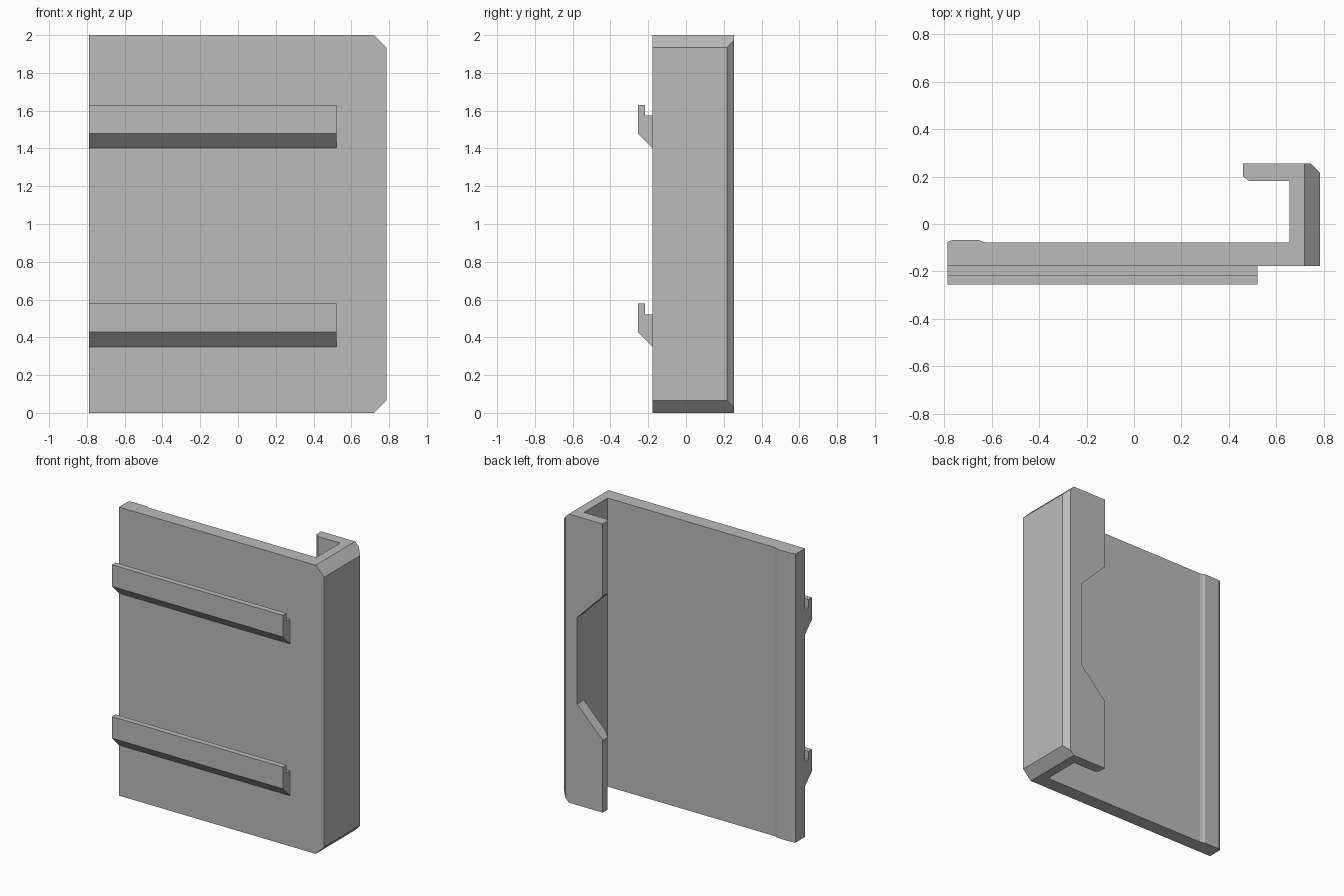
import bpy
import bmesh
from mathutils import Vector

cube = bpy.data.objects.get("Cube")
if cube:
    bpy.data.objects.remove(cube, do_unlink=True)

grey = bpy.data.materials.new("plain grey")
grey.use_nodes = True
grey.diffuse_color = (0.5, 0.5, 0.5, 1)
grey.node_tree.nodes["Principled BSDF"].inputs["Base Color"].default_value = (0.5, 0.5, 0.5, 1)


def extrude_profile(name, points, place, start, end):
    """Sweep a closed 2D profile from start to end; place maps (a, b, along) to 3D."""
    bm = bmesh.new()
    face = bm.faces.new([bm.verts.new(place(a, b, start)) for a, b in points])
    swept = bmesh.ops.extrude_face_region(bm, geom=[face])["geom"]
    offset = Vector(place(0, 0, end)) - Vector(place(0, 0, start))
    moved = [v for v in swept if isinstance(v, bmesh.types.BMVert)]
    bmesh.ops.translate(bm, verts=moved, vec=offset)
    bmesh.ops.recalc_face_normals(bm, faces=bm.faces[:])
    mesh = bpy.data.meshes.new(name)
    bm.to_mesh(mesh)
    bm.free()
    mesh.materials.append(grey)
    obj = bpy.data.objects.new(name, mesh)
    bpy.context.collection.objects.link(obj)
    return obj


def along_z(a, b, t):
    return (a, b, t)


def along_y(a, b, t):
    return (a, t, b)


def along_x(a, b, t):
    return (t, a, b)


LEFT, RIGHT = 0.785, -0.788
FRONT, BACK = -0.177, 0.255
PLATE_BACK, WALL_IN, HEIGHT = -0.079, 0.656, 2.0

# Plate, side wall and folded lip share one J-shaped section with a low grip ridge
section = [
    (RIGHT, FRONT), (LEFT, FRONT), (LEFT, 0.217), (0.747, BACK),
    (0.46, BACK), (0.46, 0.201), (0.487, 0.181), (WALL_IN, 0.181),
    (WALL_IN, PLATE_BACK), (-0.622, PLATE_BACK), (-0.638, -0.075),
    (-0.655, -0.067), (-0.765, -0.067), (RIGHT, -0.076),
]
body = extrude_profile("clip_body", section, along_z, 0, HEIGHT)

# Bevelled outer corners at the top and bottom of the side wall
bm = bmesh.new()
bm.from_mesh(body.data)
CORNER = 0.065
for z, direction in ((0, -1), (HEIGHT, 1)):
    cut = bmesh.ops.bisect_plane(
        bm, geom=bm.verts[:] + bm.edges[:] + bm.faces[:],
        plane_co=(LEFT - CORNER, 0, z), plane_no=(1, 0, direction), clear_outer=True)
    rim = [e for e in cut["geom_cut"] if isinstance(e, bmesh.types.BMEdge)]
    bmesh.ops.edgeloop_fill(bm, edges=rim)
bmesh.ops.recalc_face_normals(bm, faces=bm.faces[:])
bm.to_mesh(body.data)
bm.free()

# Tapered finger notch through the lip
notch = [(WALL_IN, 0.7), (WALL_IN, 1.3), (0.36, 1.6), (0.36, 0.4)]
cutter = extrude_profile("notch_cutter", notch, along_y, 0.1, 0.4)
cutter.hide_render = True
cutter.hide_viewport = True
cutter.display_type = "WIRE"
boolean = body.modifiers.new("finger_notch", "BOOLEAN")
boolean.operation = "DIFFERENCE"
boolean.solver = "EXACT"
boolean.object = cutter

# Two hooked rails on the front
hook = [(FRONT, 0), (-0.255, 0.078), (-0.255, 0.228), (-0.216, 0.228),
        (-0.216, 0.172), (FRONT, 0.172)]
for name, z in (("lower_rail", 0.35), ("upper_rail", 1.402)):
    extrude_profile(name, [(y, h + z) for y, h in hook], along_x, RIGHT, 0.522)
